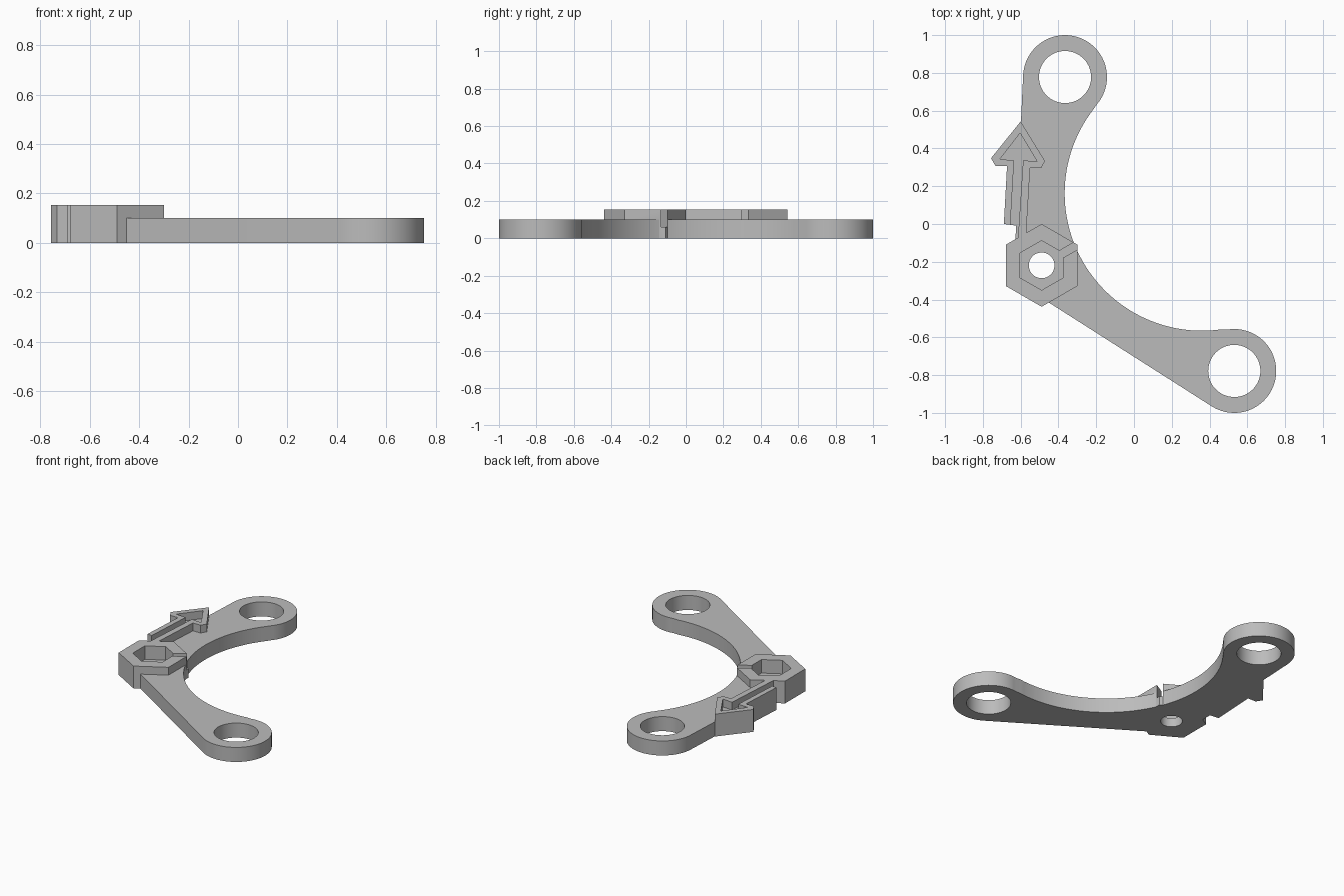
import bpy, bmesh
from math import cos, sin, pi, radians, atan2

if "Cube" in bpy.data.objects:
    bpy.data.objects.remove(bpy.data.objects["Cube"])

PLATE_H, RAISED_H, POCKET_Z = 0.1, 0.154, 0.061
RING_A, RING_B, RING_R, HOLE_R = (-0.365, 0.778), (0.531, -0.778), 0.222, 0.138
HEX_C = (-0.489, -0.219)
SWEEP_C, SWEEP_R = (0.36, 0.162), 0.727

grey = bpy.data.materials.new("plain grey")
grey.use_nodes = True
grey.diffuse_color = (0.5, 0.5, 0.5, 1)
grey.node_tree.nodes["Principled BSDF"].inputs["Base Color"].default_value = (0.5, 0.5, 0.5, 1)


def arc(c, r, start, end, n):
    """Points along an arc, angles in degrees."""
    return [(c[0] + r * cos(radians(start + (end - start) * i / n)),
             c[1] + r * sin(radians(start + (end - start) * i / n))) for i in range(n + 1)]


def ring(c, r, n, start=0):
    return arc(c, r, start, start + 360, n)[:-1]


def prism(name, outline, z0, z1):
    """Extrude a flat outline between two heights."""
    bm = bmesh.new()
    face = bm.faces.new([bm.verts.new((x, y, z0)) for x, y in outline])
    top = bmesh.ops.extrude_face_region(bm, geom=[face])["geom"]
    bmesh.ops.translate(bm, vec=(0, 0, z1 - z0),
                        verts=[v for v in top if isinstance(v, bmesh.types.BMVert)])
    bmesh.ops.recalc_face_normals(bm, faces=bm.faces)
    mesh = bpy.data.meshes.new(name)
    bm.to_mesh(mesh)
    bm.free()
    mesh.materials.append(grey)
    ob = bpy.data.objects.new(name, mesh)
    bpy.context.collection.objects.link(ob)
    return ob


def combine(target, other, operation):
    """Apply a boolean and discard the second solid."""
    mod = target.modifiers.new(operation.lower(), "BOOLEAN")
    mod.operation, mod.solver, mod.object = operation, "EXACT", other
    bpy.context.view_layer.objects.active = target
    bpy.ops.object.modifier_apply(modifier=mod.name)
    bpy.data.objects.remove(other)


def toward(a, b):
    return atan2(b[1] - a[1], b[0] - a[0]) * 180 / pi


# Curved bracket plate: two ring ends joined by a concave sweep
to_a, to_b = toward(SWEEP_C, RING_A), toward(SWEEP_C, RING_B) + 360
outline = arc(RING_A, RING_R, to_a - 180, 177, 44)
outline += [(-0.633, -0.2), (-0.57, -0.34)]
outline += arc(RING_B, RING_R, -122, to_b - 180, 44)
outline += arc(SWEEP_C, SWEEP_R, to_b, to_a, 56)[1:-1]
bracket = prism("bracket", outline, 0, PLATE_H)

# Raised hexagonal boss
combine(bracket, prism("hex_boss", ring(HEX_C, 0.219, 6, 30), 0, RAISED_H), "UNION")

# Raised arrow, its right leg running into the boss
arrow = [(-0.6, 0.543), (-0.757, 0.348), (-0.733, 0.307), (-0.672, 0.307), (-0.689, 0),
         (-0.61, -0.01), (-0.616, -0.09), (-0.573, -0.09), (-0.55, 0.296),
         (-0.492, 0.296), (-0.471, 0.333)]
combine(bracket, prism("arrow", arrow, 0, RAISED_H), "UNION")

# Arrow-shaped channel, open at the tail
channel = [(-0.603, 0.481), (-0.71, 0.343), (-0.635, 0.337), (-0.656, -0.03),
           (-0.6112, -0.03), (-0.587, 0.337), (-0.513, 0.331)]
combine(bracket, prism("channel_cut", channel, PLATE_H, 0.2), "DIFFERENCE")

# Hexagonal pocket with a slot leading out through one corner
combine(bracket, prism("pocket_cut", ring(HEX_C, 0.131, 6, 30), POCKET_Z, 0.2), "DIFFERENCE")
ux, uy = cos(pi / 6), sin(pi / 6)
slot = [(HEX_C[0] + ux * a - uy * b, HEX_C[1] + uy * a + ux * b)
        for a, b in ((0.08, -0.022), (0.28, -0.022), (0.28, 0.02), (0.08, 0.02))]
combine(bracket, prism("slot_cut", slot, POCKET_Z, 0.2), "DIFFERENCE")

# Through holes
for centre, radius in ((RING_A, HOLE_R), (RING_B, HOLE_R), (HEX_C, 0.068)):
    combine(bracket, prism("hole_cut", ring(centre, radius, 64), -0.1, 0.3), "DIFFERENCE")

bpy.ops.object.select_all(action="DESELECT")
bracket.select_set(True)
bpy.context.view_layer.objects.active = bracket
bpy.ops.object.shade_smooth_by_angle(angle=radians(25))
